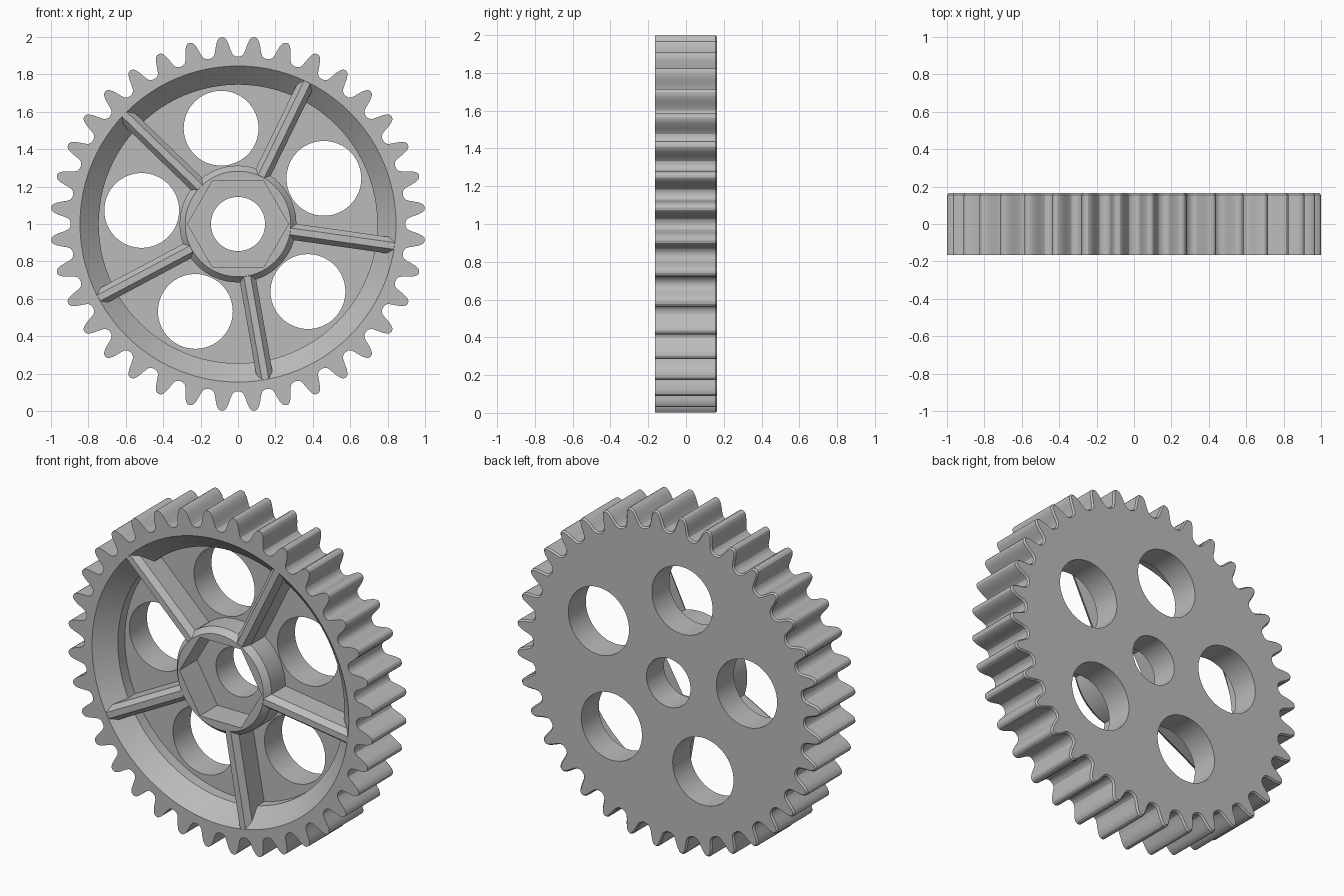
import bpy, bmesh
from math import sin, cos, pi, radians
from mathutils import Vector

if "Cube" in bpy.data.objects:
    bpy.data.objects.remove(bpy.data.objects["Cube"])

HALF = 0.165          # half the gear thickness
FLOOR = 0.0           # depth of the web's front surface
TEETH = 36
SPOKE_ANGLE = -8
HOLE_ANGLE = SPOKE_ANGLE + 36
CENTRE = Vector((0, 0, 1))

grey = bpy.data.materials.new("plain grey")
grey.use_nodes = True
colour = (0.5, 0.5, 0.5, 1)
grey.diffuse_color = colour
grey.node_tree.nodes["Principled BSDF"].inputs["Base Color"].default_value = colour


def ring(radius, sides=96, centre=(0, 0)):
    """Closed outline in the x-z plane."""
    return [(centre[0] + radius * cos(2 * pi * i / sides),
             centre[1] + radius * sin(2 * pi * i / sides)) for i in range(sides)]


def loft(name, sections):
    """Solid through matching outlines, each given as (y, outline)."""
    bm = bmesh.new()
    loops = [[bm.verts.new(CENTRE + Vector((x, y, z))) for x, z in outline]
             for y, outline in sections]
    n = len(loops[0])
    for a, b in zip(loops, loops[1:]):
        for i in range(n):
            j = (i + 1) % n
            bm.faces.new((a[i], a[j], b[j], b[i]))
    bm.faces.new(loops[0])
    bm.faces.new(loops[-1])
    bmesh.ops.recalc_face_normals(bm, faces=bm.faces)
    mesh = bpy.data.meshes.new(name)
    bm.to_mesh(mesh)
    bm.free()
    mesh.materials.append(grey)
    obj = bpy.data.objects.new(name, mesh)
    bpy.context.collection.objects.link(obj)
    return obj


def select(obj):
    bpy.ops.object.select_all(action='DESELECT')
    obj.select_set(True)
    bpy.context.view_layer.objects.active = obj


def cut(obj, cutter):
    cutter.hide_render = True
    select(obj)
    mod = obj.modifiers.new("cut", 'BOOLEAN')
    mod.operation = 'DIFFERENCE'
    mod.solver = 'EXACT'
    mod.object = cutter
    bpy.ops.object.modifier_apply(modifier=mod.name)
    bpy.data.objects.remove(cutter)


def smooth(obj):
    select(obj)
    bpy.ops.object.shade_smooth_by_angle(angle=radians(28))


# Tooth outline: half a tooth as (degrees from its centre, radius), mirrored
half_tooth = [(0, 1.003), (0.7, 1.0), (1.25, 0.991), (1.7, 0.976), (2.15, 0.955),
              (2.5, 0.935), (2.85, 0.918), (3.3, 0.905), (4.1, 0.897), (5, 0.895)]
tooth = [(-a, r) for a, r in reversed(half_tooth[1:])] + half_tooth[:-1]
teeth = []
for t in range(TEETH):
    for a, r in tooth:
        angle = radians(5 + t * 360 / TEETH + a)
        teeth.append((r * cos(angle), r * sin(angle)))


def inset(outline, amount):
    """Move each point inwards along the outline's normal."""
    result = []
    for i, (x, z) in enumerate(outline):
        before, after = outline[i - 1], outline[(i + 1) % len(outline)]
        along = Vector((after[0] - before[0], after[1] - before[1])).normalized()
        result.append((x - along.y * amount, z + along.x * amount))
    return result


# Toothed wheel with a fine bevel round its back edge
wheel = loft("toothed_wheel", [(-HALF, teeth), (HALF - 0.01, teeth),
                               (HALF, inset(teeth, 0.008))])

# Dished front: sloping rim, then a straight wall down to the web
cut(wheel, loft("recess_cutter", [(-HALF - 0.02, ring(0.865)), (-HALF, ring(0.845)),
                                  (-HALF + 0.1, ring(0.745)), (FLOOR, ring(0.745))]))

# Centre bore and five round lightening holes
cut(wheel, loft("bore_cutter", [(-1, ring(0.145, 48)), (1, ring(0.145, 48))]))
for k in range(5):
    a = radians(HOLE_ANGLE + 72 * k)
    outline = ring(0.2, 64, (0.52 * cos(a), 0.52 * sin(a)))
    cut(wheel, loft("hole_cutter", [(-1, outline), (1, outline)]))
smooth(wheel)

# Hub with chamfered front edge and a hexagonal socket
hub = loft("hub", [(-HALF, ring(0.282)), (-HALF + 0.035, ring(0.312)),
                   (FLOOR + 0.01, ring(0.312))])
cut(hub, loft("socket_cutter", [(-1, ring(0.27, 6)), (1, ring(0.27, 6))]))
smooth(hub)

# Five spokes with chamfered front edges
section = [(-0.044, FLOOR + 0.01), (-0.044, -HALF + 0.035), (-0.018, -HALF + 0.001),
           (0.018, -HALF + 0.001), (0.044, -HALF + 0.035), (0.044, FLOOR + 0.01)]
for k in range(5):
    a = radians(SPOKE_ANGLE + 72 * k)
    out, side = Vector((cos(a), 0, sin(a))), Vector((-sin(a), 0, cos(a)))
    bm = bmesh.new()
    ends = [[bm.verts.new(CENTRE + out * r + side * w + Vector((0, y, 0)))
             for w, y in section] for r in (0.283, 0.844)]
    for i in range(len(section)):
        j = (i + 1) % len(section)
        bm.faces.new((ends[0][i], ends[0][j], ends[1][j], ends[1][i]))
    for end in ends:
        bm.faces.new(end)
    bmesh.ops.recalc_face_normals(bm, faces=bm.faces)
    mesh = bpy.data.meshes.new("spoke")
    bm.to_mesh(mesh)
    bm.free()
    mesh.materials.append(grey)
    bpy.context.collection.objects.link(bpy.data.objects.new(f"spoke_{k + 1}", mesh))
